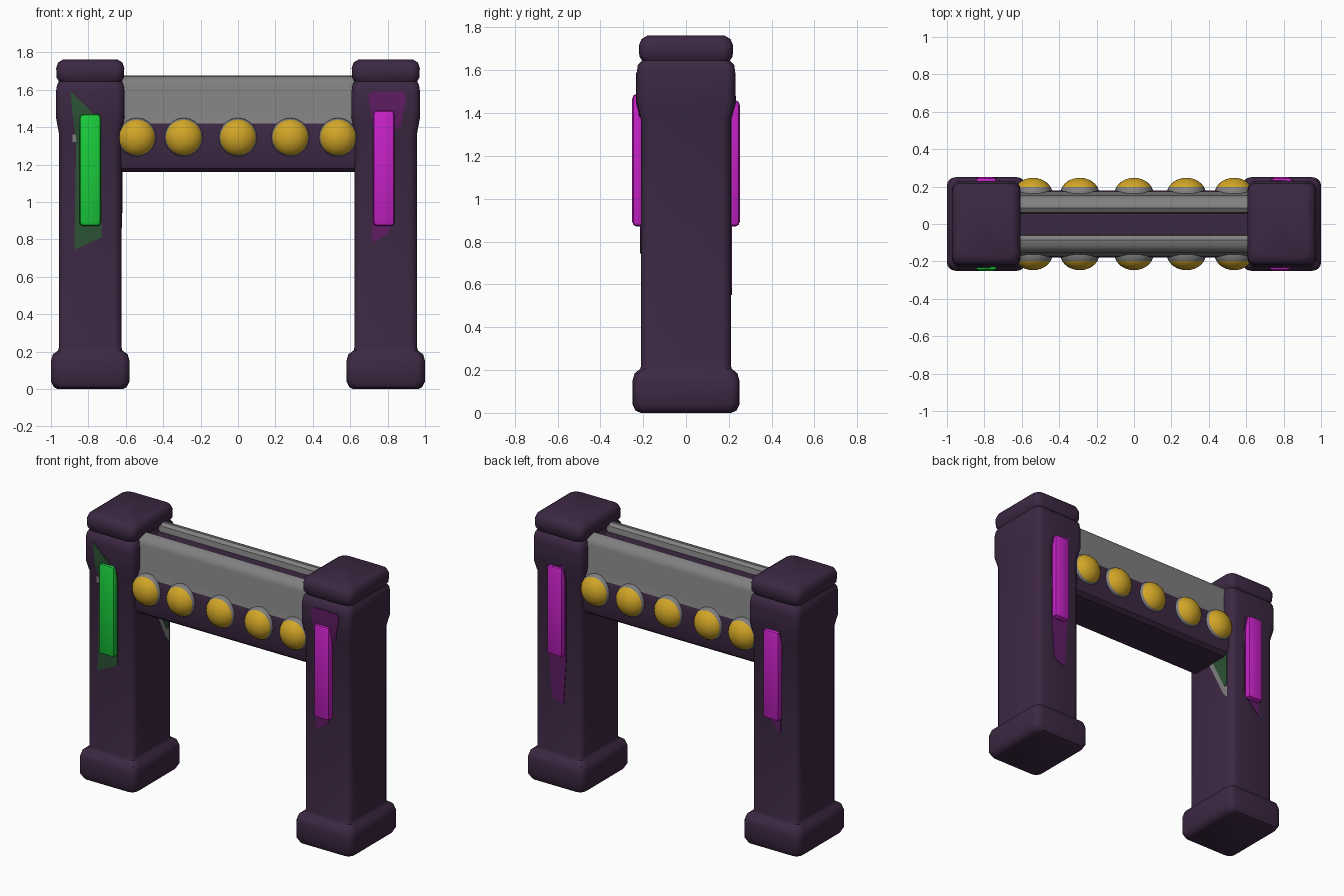
import bpy, bmesh, math
from mathutils import Vector

if "Cube" in bpy.data.objects:
    bpy.data.objects.remove(bpy.data.objects["Cube"])


def material(name, rgb):
    m = bpy.data.materials.new(name)
    m.diffuse_color = (*rgb, 1)
    m.use_nodes = True
    m.node_tree.nodes["Principled BSDF"].inputs["Base Color"].default_value = m.diffuse_color
    return m


PURPLE = material("dark purple", (0.046, 0.021, 0.056))
GREY = material("mid grey", (0.22, 0.215, 0.22))
GOLD = material("gold", (0.64, 0.38, 0.02))
GREEN = material("bright green", (0.01, 0.60, 0.045))
MAGENTA = material("bright magenta", (0.56, 0.015, 0.56))
DIM_GREEN = material("dim green", (0.025, 0.085, 0.035))
DIM_MAGENTA = material("dim magenta", (0.12, 0.012, 0.13))


def finish(name, bm, mats, rule=None, angle=40):
    bmesh.ops.recalc_face_normals(bm, faces=bm.faces[:])
    me = bpy.data.meshes.new(name)
    bm.to_mesh(me)
    bm.free()
    ob = bpy.data.objects.new(name, me)
    bpy.context.collection.objects.link(ob)
    for m in mats:
        me.materials.append(m)
    if rule:
        for p in me.polygons:
            p.material_index = rule(p.center)
    bpy.ops.object.select_all(action='DESELECT')
    ob.select_set(True)
    bpy.context.view_layer.objects.active = ob
    bpy.ops.object.shade_smooth_by_angle(angle=math.radians(angle))
    return ob


def rounded_rect(hx, hy, r, seg=4):
    pts = []
    for q, (sx, sy) in enumerate([(1, 1), (-1, 1), (-1, -1), (1, -1)]):
        for i in range(seg + 1):
            a = math.pi / 2 * (q + i / seg)
            pts.append((sx * (hx - r) + r * math.cos(a), sy * (hy - r) + r * math.sin(a)))
    return pts


def skin(bm, rings):
    n = len(rings[0])
    vs = [[bm.verts.new(p) for p in ring] for ring in rings]
    for a, b in zip(vs, vs[1:]):
        for i in range(n):
            bm.faces.new((a[i], a[(i + 1) % n], b[(i + 1) % n], b[i]))
    bm.faces.new(vs[0][::-1])
    bm.faces.new(vs[-1])


# Towers: foot, shaft, flared head and cap as one stack of rounded sections
# (height, half width, half depth)
STACK = [(0, .175, .21), (.01, .195, .235), (.04, .21, .25), (.15, .21, .25),
         (.185, .2, .24), (.205, .172, .214), (.22, .168, .21), (1.37, .168, .21),
         (1.45, .183, .23), (1.59, .183, .23), (1.625, .178, .225), (1.645, .168, .205),
         (1.665, .18, .218), (1.715, .182, .22), (1.745, .172, .208), (1.762, .145, .18)]
for side, cx in (("left", -.79), ("right", .79)):
    bm = bmesh.new()
    skin(bm, [[(cx + x, y, z) for x, y in rounded_rect(hx, hy, .045)] for z, hx, hy in STACK])
    finish(side + "_tower", bm, [PURPLE])

# Crossbeam: purple lower body, grey upper walls with a channel along the top
HALF = [(.055, 1.625), (.062, 1.66), (.085, 1.675), (.115, 1.67), (.142, 1.65),
        (.153, 1.62), (.155, 1.47), (.172, 1.42), (.18, 1.37), (.18, 1.22),
        (.168, 1.18), (.14, 1.16)]
profile = HALF + [(-y, z) for y, z in reversed(HALF)]
bm = bmesh.new()
skin(bm, [[(x, y, z) for y, z in profile] for x in (-.64, .64)])
finish("crossbeam", bm, [PURPLE, GREY],
       lambda c: int(c.z > 1.43 and abs(c.y) > .05), 35)

# Round lamps along both beam faces, each with a grey collar
for face, s in (("front", -1), ("back", 1)):
    for i, x in enumerate((-.54, -.29, 0, .28, .535)):
        bm = bmesh.new()
        bmesh.ops.create_uvsphere(bm, u_segments=20, v_segments=14, radius=1)
        for v in bm.verts:
            a, b, c = v.co
            v.co = (x + a * .105, s * (.16 + c * .087), 1.345 + b * .105)
        finish(f"{face}_lamp_{i + 1}", bm, [GREY, GOLD],
               lambda c: int(abs(c.y) > .196), 60)


# Glowing bars on the tower faces
def bar(name, cx, s, z0, z1, mat):
    bm = bmesh.new()
    bmesh.ops.create_cube(bm, size=1)
    for v in bm.verts:
        a, b, c = v.co
        v.co = (cx + a * .116, s * .222 + b * .058, (z0 + z1) / 2 + c * (z1 - z0))
    bmesh.ops.bevel(bm, geom=bm.edges[:], offset=.022, segments=2, profile=.5,
                    affect='EDGES')
    finish(name, bm, [mat])


bar("front_left_bar", -.79, -1, .87, 1.47, GREEN)
bar("front_right_bar", .78, -1, .87, 1.49, MAGENTA)
bar("back_left_bar", -.79, 1, .87, 1.46, MAGENTA)
bar("back_right_bar", .79, 1, .87, 1.46, MAGENTA)


# Thin plates of dim light that follow the tower face
def face_depth(z):
    t = min(max((z - 1.37) / .08, 0), 1)
    return .21 + .02 * t


def glow(name, s, outline, mat, lift=.004):
    bm = bmesh.new()
    bm.faces.new([bm.verts.new((x, 0, z)) for x, z in outline])
    for z in (1.37, 1.45):
        bmesh.ops.bisect_plane(bm, geom=bm.verts[:] + bm.edges[:] + bm.faces[:],
                               plane_co=(0, 0, z), plane_no=(0, 0, 1))
    for v in bm.verts:
        v.co.y = s * (face_depth(v.co.z) + lift)
    bm.normal_update()
    flip = [f for f in bm.faces if f.normal.y * s < 0]
    bmesh.ops.reverse_faces(bm, faces=flip)
    ext = bmesh.ops.extrude_face_region(bm, geom=bm.faces[:])
    for v in ext["geom"]:
        if isinstance(v, bmesh.types.BMVert):
            v.co.y -= s * .006
    finish(name, bm, [mat])


glow("front_left_glow", -1, [(-.895, 1.59), (-.80, 1.5), (-.73, 1.43), (-.73, .81),
                             (-.875, .745), (-.865, 1.33), (-.885, 1.47)], DIM_GREEN)
glow("front_left_glow_edge", -1, [(-.885, 1.36), (-.84, 1.36), (-.84, 1.32),
                                  (-.885, 1.32)], GREY, .002)
glow("front_right_glow", -1, [(.695, 1.57), (.72, 1.59), (.885, 1.59), (.9, 1.56),
                              (.87, 1.4), (.835, 1.38), (.835, .9), (.8, .83),
                              (.715, .78), (.725, 1.4)], DIM_MAGENTA)
glow("back_left_glow", 1, [(-.85, 1.45), (-.72, 1.45), (-.725, .9), (-.84, .78)],
     DIM_MAGENTA)
glow("back_right_glow", 1, [(.725, 1.48), (.855, 1.45), (.85, .86), (.83, .58),
                            (.745, .55), (.725, .86)], DIM_MAGENTA)


# Dim patch with a grey rim on the inner face of the left tower
def inner_patch(name, outline, mat, x):
    bm = bmesh.new()
    f = bm.faces.new([bm.verts.new((x, y, z)) for y, z in outline])
    ext = bmesh.ops.extrude_face_region(bm, geom=[f])
    for v in ext["geom"]:
        if isinstance(v, bmesh.types.BMVert):
            v.co += Vector((-.005, 0, 0))
    finish(name, bm, [mat])


inner_patch("inner_glow_rim", [(-.01, 1.17), (.165, 1.2), (.165, .86), (.13, .9)],
            GREY, -.620)
inner_patch("inner_glow", [(.025, 1.17), (.165, 1.2), (.165, .94), (.14, .95)],
            DIM_GREEN, -.618)
